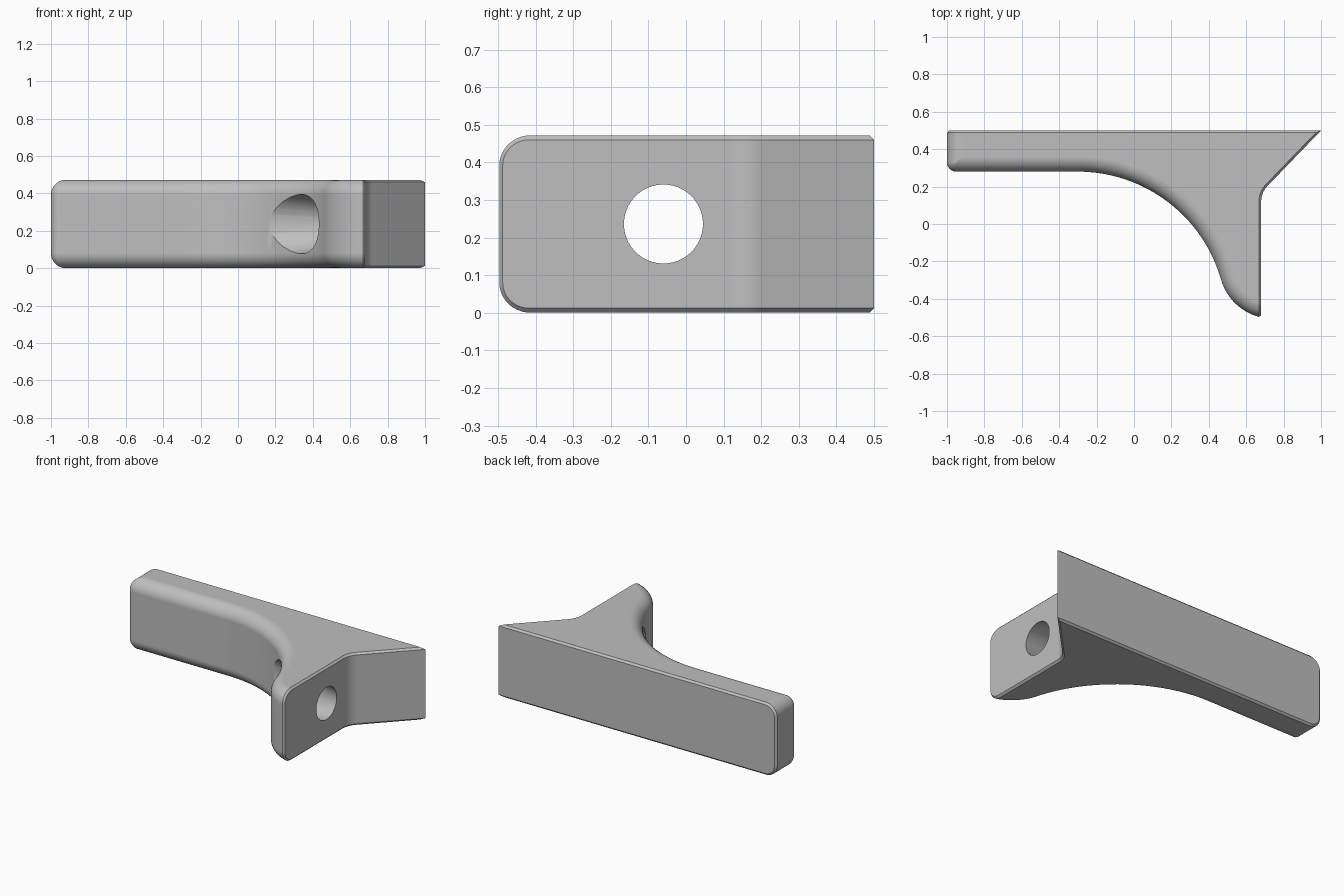
import bpy, bmesh, math
from math import sin, cos, pi, radians
from mathutils import Matrix

cube = bpy.data.objects.get("Cube")
if cube:
    bpy.data.objects.remove(cube)

HEIGHT, FILLET, CHAMFER = 0.472, 0.08, 0.012
WALL_X, BACK_Y, FRONT_Y = 0.68, 0.5, 0.28

grey = bpy.data.materials.new("plain_grey")
grey.use_nodes = True
colour = (0.52, 0.52, 0.52, 1)
grey.diffuse_color = colour
grey.node_tree.nodes["Principled BSDF"].inputs["Base Color"].default_value = colour


def arc(cx, cy, r, a0, a1, n):
    return [(cx + r * cos(a0 + (a1 - a0) * i / n),
             cy + r * sin(a0 + (a1 - a0) * i / n)) for i in range(n + 1)]


def outline(d):
    """Plan outline with the left end and curved front moved inward by d."""
    rc = max(0.05 - d, 0.002)
    pts = [(-1 + d, BACK_Y)]
    pts += arc(-1 + d + rc, FRONT_Y + d + rc, rc, pi, 1.5 * pi, 6)
    # long hollow curve, then the rounded toe
    big, small, turn = 0.796, 0.29, radians(16)
    cx, cy = -0.3, FRONT_Y - big
    pts += arc(cx, cy, big + d, pi / 2, turn, 32)
    sx, sy = cx + (big + small) * cos(turn), cy + (big + small) * sin(turn)
    end = 2 * pi - math.acos((WALL_X - sx) / (small - d))
    pts += arc(sx, sy, small - d, pi + turn, end, 14)[1:]
    # inner bend of the wall face, then the slanted end
    bend = 0.12
    pts += arc(WALL_X + bend, 0.12, bend, pi, 0.75 * pi, 8)
    pts.append((1, BACK_Y))
    return pts


# Bracket body: stacked outlines with rounded front edges
steps = 10
lower = [(FILLET * (1 - cos(t)), FILLET * (1 - sin(t)))
         for t in (pi / 2 * i / steps for i in range(steps + 1))]
levels = lower + [(HEIGHT - z, d) for z, d in reversed(lower)]

bm = bmesh.new()
rows = [[bm.verts.new((x, y, z)) for x, y in outline(d)] for z, d in levels]
count = len(rows[0])
for a, b in zip(rows, rows[1:]):
    for i in range(count):
        j = (i + 1) % count
        bm.faces.new((a[i], a[j], b[j], b[i]))
bm.faces.new(rows[0][::-1])
bm.faces.new(rows[-1])
bmesh.ops.recalc_face_normals(bm, faces=bm.faces)


def on_mount(face):
    """True for the back, the wall face, its bend and the slanted end."""
    n, c = face.normal, face.calc_center_median()
    return abs(n.z) < 0.01 and (n.y > 0.99 or (n.x > 0.6 and c.x > 0.6))


# Merge each mounting face into one clean panel
inner = [e for e in bm.edges if len(e.link_faces) == 2
         and all(on_mount(f) for f in e.link_faces)
         and e.link_faces[0].normal.dot(e.link_faces[1].normal) > 0.99999]
bmesh.ops.dissolve_edges(bm, edges=inner, use_verts=False)

# Narrow chamfer around the mounting faces
rim = [e for e in bm.edges if len(e.link_faces) == 2
       and on_mount(e.link_faces[0]) != on_mount(e.link_faces[1])]
bmesh.ops.bevel(bm, geom=rim, offset=CHAMFER, offset_type='OFFSET', segments=1,
                affect='EDGES', profile=0.5, clamp_overlap=False)
bmesh.ops.recalc_face_normals(bm, faces=bm.faces)

mesh = bpy.data.meshes.new("bracket_body")
bm.to_mesh(mesh)
bm.free()
mesh.materials.append(grey)
body = bpy.data.objects.new("bracket_body", mesh)
bpy.context.collection.objects.link(body)

# Tapered screw hole, wider towards the curved front
x0, x1, slope = -0.02, 0.78, 0.16
bm = bmesh.new()
bmesh.ops.create_cone(
    bm, cap_ends=True, segments=64, depth=x1 - x0,
    radius1=0.105 + slope * (WALL_X - x0), radius2=0.105 + slope * (WALL_X - x1),
    matrix=Matrix.Translation(((x0 + x1) / 2, -0.06, HEIGHT / 2))
    @ Matrix.Rotation(pi / 2, 4, 'Y'))
hole_mesh = bpy.data.meshes.new("hole_cutter")
bm.to_mesh(hole_mesh)
bm.free()
hole_mesh.materials.append(grey)
cutter = bpy.data.objects.new("hole_cutter", hole_mesh)
bpy.context.collection.objects.link(cutter)

cut = body.modifiers.new("screw_hole", 'BOOLEAN')
cut.operation, cut.solver, cut.object = 'DIFFERENCE', 'EXACT', cutter
bpy.context.view_layer.objects.active = body
body.select_set(True)
bpy.ops.object.modifier_apply(modifier=cut.name)
bpy.data.objects.remove(cutter)

# Smooth curves, crisp chamfers
bpy.ops.object.shade_smooth_by_angle(angle=radians(30))
weighted = body.modifiers.new("clean_shading", 'WEIGHTED_NORMAL')
weighted.keep_sharp = True
